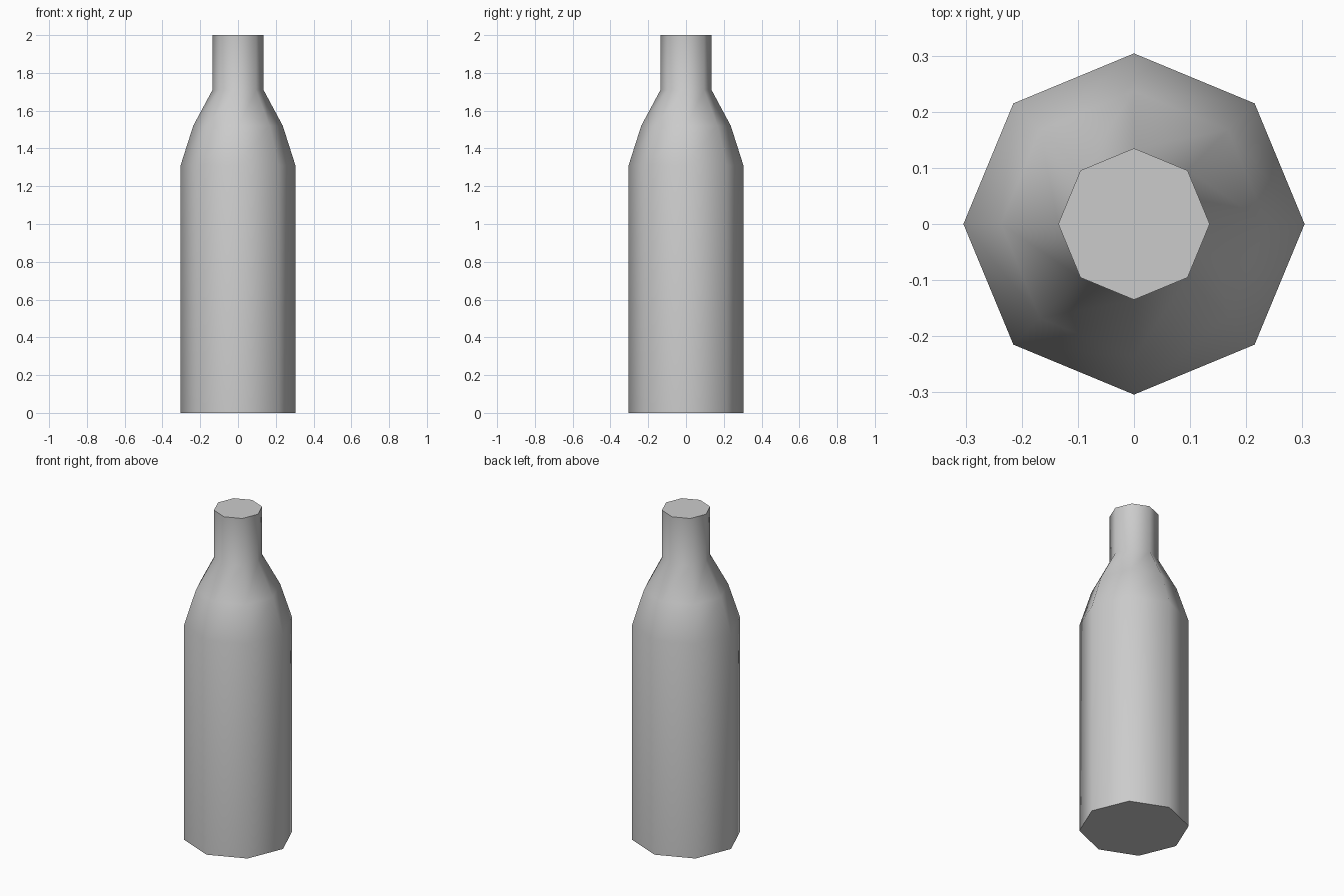
import bpy, bmesh
from math import cos, sin, pi, radians

cube = bpy.data.objects.get("Cube")
if cube:
    bpy.data.objects.remove(cube, do_unlink=True)

# Plain grey surface
GREY = (0.6, 0.6, 0.6, 1)
mat = bpy.data.materials.new("grey")
mat.use_nodes = True
mat.diffuse_color = GREY
mat.node_tree.nodes["Principled BSDF"].inputs["Base Color"].default_value = GREY

SIDES = 8
# Radius and height: base, shoulder start, shoulder bend, neck start, rim
PROFILE = [(0.304, 0), (0.304, 1.31), (0.237, 1.52), (0.135, 1.71), (0.135, 2)]

# Bottle: stacked octagonal rings, closed at both ends
bm = bmesh.new()
rings = []
for r, z in PROFILE:
    angles = [2 * pi * i / SIDES for i in range(SIDES)]
    rings.append([bm.verts.new((r * cos(a), r * sin(a), z)) for a in angles])
for low, high in zip(rings, rings[1:]):
    for i in range(SIDES):
        j = (i + 1) % SIDES
        bm.faces.new((low[i], low[j], high[j], high[i]))
bm.faces.new(rings[0][::-1])
bm.faces.new(rings[-1])
mesh = bpy.data.meshes.new("bottle")
bm.to_mesh(mesh)
bm.free()
mesh.materials.append(mat)
bottle = bpy.data.objects.new("bottle", mesh)
bpy.context.collection.objects.link(bottle)

# Smooth sides, crisp rim and base
bpy.ops.object.select_all(action='DESELECT')
bottle.select_set(True)
bpy.context.view_layer.objects.active = bottle
bpy.ops.object.shade_smooth_by_angle(angle=radians(60))
